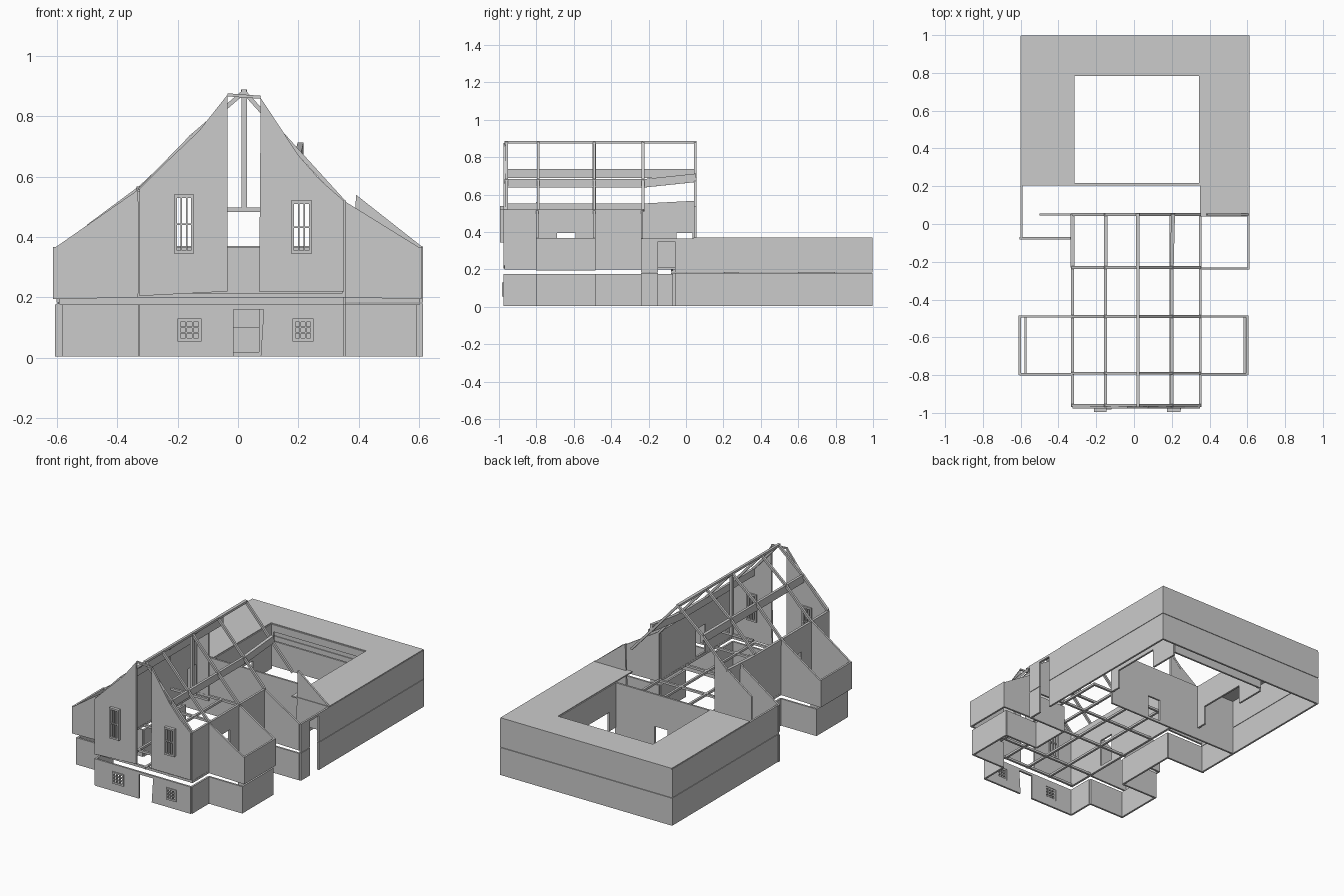
import bpy
from math import hypot
from mathutils import Matrix, Vector

if "Cube" in bpy.data.objects:
    bpy.data.objects.remove(bpy.data.objects["Cube"], do_unlink=True)

grey = bpy.data.materials.new("plain_grey")
grey.use_nodes = True
grey.diffuse_color = (0.6, 0.6, 0.6, 1)
grey.node_tree.nodes["Principled BSDF"].inputs["Base Color"].default_value = (0.6, 0.6, 0.6, 1)

T = 0.012            # wall thickness
L, R = -0.325, 0.35  # main hall side walls
LOW, UP = (0.005, 0.176), (0.2, 0.37)

PLANES = {
    "front": ((1, 0, 0), (0, 0, 1), (0, -1, 0)),
    "side": ((0, 1, 0), (0, 0, 1), (1, 0, 0)),
    "flat": ((1, 0, 0), (0, 1, 0), (0, 0, 1)),
}


def rect(a, b, c, d):
    return [(a, c), (b, c), (b, d), (a, d)]


def panel(name, plane, pos, outline, holes=(), thick=T):
    """Flat slab from an outline with holes, standing in the given plane."""
    curve = bpy.data.curves.new(name, "CURVE")
    curve.dimensions = "2D"
    curve.fill_mode = "BOTH"
    curve.extrude = thick / 2
    for pts in [outline, *holes]:
        s = curve.splines.new("POLY")
        s.points.add(len(pts) - 1)
        for p, (u, v) in zip(s.points, pts):
            p.co = (u, v, 0, 1)
        s.use_cyclic_u = True
    temp = bpy.data.objects.new(name + "_outline", curve)
    bpy.context.collection.objects.link(temp)
    bpy.context.view_layer.update()
    deps = bpy.context.evaluated_depsgraph_get()
    mesh = bpy.data.meshes.new_from_object(temp.evaluated_get(deps))
    bpy.data.objects.remove(temp, do_unlink=True)
    u, v, n = (Vector(a) for a in PLANES[plane])
    m = Matrix((u, v, n)).transposed().to_4x4()
    m.translation = n * (pos if plane != "front" else -pos)
    mesh.transform(m)
    mesh.materials.clear()
    mesh.materials.append(grey)
    for p in mesh.polygons:
        p.use_smooth = False
    ob = bpy.data.objects.new(name, mesh)
    bpy.context.collection.objects.link(ob)


def beam(name, a, b, w=0.014, h=0.014):
    """Square timber between two points."""
    a, b = Vector(a), Vector(b)
    d = b - a
    bpy.ops.mesh.primitive_cube_add(size=1)
    ob = bpy.context.object
    ob.name = name
    ob.data.transform(Matrix.Diagonal((w, h, d.length, 1)))
    z = d.normalized()
    ref = Vector((0, 0, 1)) if hypot(d.x, d.y) > 1e-4 else Vector((0, 1, 0))
    x = ref.cross(z).normalized()
    m = Matrix((x, z.cross(x), z)).transposed().to_4x4()
    m.translation = (a + b) / 2
    ob.data.transform(m)
    ob.data.materials.append(grey)


def window(name, x0, x1, z0, z1, rows, thick):
    """Framed grille with three columns of panes."""
    e, bar = 0.008, 0.005
    pw, ph = (x1 - x0 - 2 * e) / 3, (z1 - z0 - 2 * e) / rows
    panes = []
    for i in range(3):
        for j in range(rows):
            a, c = x0 + e + i * pw, z0 + e + j * ph
            panes.append(rect(a + bar / 2, a + pw - bar / 2, c + bar / 2, c + ph - bar / 2))
    panel(name, "front", -0.975, rect(x0, x1, z0, z1), panes, thick)


# Front facade: low wall with door and windows, two tall gable halves above
low_left, low_right = (-0.2, -0.12, 0.055, 0.13), (0.18, 0.25, 0.055, 0.13)
up_left, up_right = (-0.212, -0.145, 0.345, 0.54), (0.175, 0.245, 0.345, 0.52)
door = [(-0.015, LOW[0]), (-0.015, 0.16), (0.085, 0.16), (0.075, LOW[0])]
panel("front_lower_wall", "front", -0.97,
      [(L, LOW[0]), *door, (R, LOW[0]), (R, LOW[1]), (L, LOW[1])],
      [rect(*low_left), rect(*low_right)])
panel("front_gable_right_half", "front", -0.97,
      [(L, 0.205), (-0.035, 0.22), (-0.035, 0.87), (-0.13, 0.75), (-0.24, 0.645), (L, 0.56)],
      [rect(*up_left)])
panel("front_gable_left_half", "front", -0.97,
      [(0.07, 0.22), (R, 0.22), (R, 0.52), (0.27, 0.59), (0.2, 0.67), (0.075, 0.86)],
      [rect(*up_right)])
beam("front_ridge_tie", (-0.035, -0.97, 0.87), (0.075, -0.97, 0.862), 0.01, 0.01)
window("lower_window_right", *low_left, 3, 0.015)
window("lower_window_left", *low_right, 3, 0.015)
window("upper_window_right", *up_left, 2, 0.04)
window("upper_window_left", *up_right, 2, 0.04)

# Hall side walls, with doorways into the front wings
for side, x, top, back in (("right", L, 0.55, 0.05), ("left", R, 0.515, -0.24)):
    panel(f"{side}_hall_upper_wall", "side", x, rect(-0.97, back, 0.205, top),
          [rect(-0.69, -0.59, 0.22, 0.395)] +
          ([rect(-0.05, 0.035, 0.22, 0.395)] if back > 0 else []))
    panel(f"{side}_hall_lower_front", "side", x, rect(-0.97, -0.8, *LOW))
    panel(f"{side}_hall_lower_back", "side", x, rect(-0.49, min(back, -0.07), *LOW))

# Wings: sloped upper end walls, plain lower end walls, outer walls
for side, inner, outer, low_outer, peak in (
        ("right", L, -0.605, -0.575, 0.56), ("left", R, 0.6, 0.585, 0.52)):
    back = -0.075 if side == "right" else -0.235
    for place, y in (("front", -0.795), ("middle", -0.49), ("back", back)):
        lo = outer if place == "back" else low_outer
        panel(f"{side}_wing_{place}_slope", "front", y,
              [(inner, 0.2), (outer, 0.195), (outer, UP[1] - 0.005), (inner, peak)])
        panel(f"{side}_wing_{place}_base", "front", y, rect(inner, lo, *LOW))
    panel(f"{side}_wing_upper_side", "side", outer, rect(-0.8, -0.485, 0.195, 0.367))
    panel(f"{side}_wing_lower_side", "side", low_outer, rect(-0.8, -0.485, *LOW))

# Courtyard block: outer walls in two storeys
for storey, (z0, z1) in (("lower", (0.005, 0.18)), ("upper", (0.183, 0.365))):
    panel(f"{storey}_rear_wall", "front", 0.992, rect(-0.595, 0.612, z0, z1))
    panel(f"{storey}_right_long_wall", "side", -0.595, rect(-0.08, 0.995, z0, z1))
    panel(f"{storey}_left_long_wall", "side", 0.606, rect(-0.06, 0.995, z0, z1))
    panel(f"{storey}_left_wall_end", "side", 0.606, rect(-0.24, -0.15, z0, z1))
panel("left_doorway_lintel", "side", 0.606, rect(-0.15, -0.06, 0.35, 0.365))

# Flat ring roof, longer on its left arm
panel("courtyard_roof", "flat", 0.366,
      [(-0.598, 0.21), (-0.32, 0.21), (-0.32, 0.79), (R, 0.79), (R, 0.04),
       (0.61, 0.04), (0.61, 0.998), (-0.598, 0.998)], thick=0.008)

# Courtyard inner walls: rear band with a long slit, side walls with wide openings
panel("courtyard_front_wall", "front", 0.21, rect(-0.595, R, 0.005, 0.365),
      [rect(-0.02, 0.07, 0.02, 0.16)])
panel("courtyard_rear_inner_wall", "front", 0.79, rect(-0.32, R, 0.1, 0.365),
      [rect(-0.3, R - 0.02, 0.26, 0.32)])
for side, x in (("right", -0.32), ("left", R)):
    panel(f"courtyard_{side}_inner_wall", "side", x,
          [(0.21, 0.08), (0.28, 0.08), (0.28, 0.2), (0.6, 0.2), (0.6, 0.08),
           (0.79, 0.08), (0.79, 0.365), (0.21, 0.365)])

# Rear gable fragments
panel("rear_gable_right", "front", 0.05,
      [(-0.5, 0.2), (-0.24, 0.2), (-0.24, 0.65), (L, 0.57), (-0.5, 0.44)])
panel("rear_gable_left", "front", 0.05,
      [(0.38, 0.2), (0.606, 0.2), (0.606, 0.37), (0.39, 0.54)])

# Floor joists, roof rafters and purlins
frames = (-0.96, -0.79, -0.49, -0.23, 0.05)
rafter = [(L, 0.555), (-0.15, 0.735), (0.02, 0.88), (0.2, 0.68), (R, 0.515)]
for y in frames:
    beam("cross_joist", (L, y, 0.207), (R, y, 0.207))
    for (x0, z0), (x1, z1) in zip(rafter, rafter[1:]):
        beam("rafter", (x0, y, z0), (x1, y, z1))
for x in (L, -0.15, 0.02, 0.195, R):
    beam("long_joist", (x, -0.97, 0.207), (x, 0.055, 0.207))
for name, x, z, shift, rise, h in (
        ("right_eave_purlin", L, 0.535, 0, 0.015, 0.035),
        ("right_purlin", -0.15, 0.713, 0, 0, 0.05),
        ("ridge_beam", 0.02, 0.88, 0, 0, 0.014),
        ("left_purlin", 0.2, 0.66, 0.007, 0.03, 0.045)):
    beam(name, (x, -0.97, z), (x, -0.23, z), 0.016, h)
    beam(name + "_rear", (x, -0.23, z), (x + shift, 0.055, z + rise), 0.02, h)
beam("left_eave_purlin", (R, -0.97, 0.513), (R, -0.23, 0.513))
beam("king_post", (0.02, -0.49, 0.49), (0.02, -0.49, 0.88), 0.018, 0.018)
beam("collar_beam", (-0.13, -0.49, 0.49), (0.14, -0.49, 0.49))
